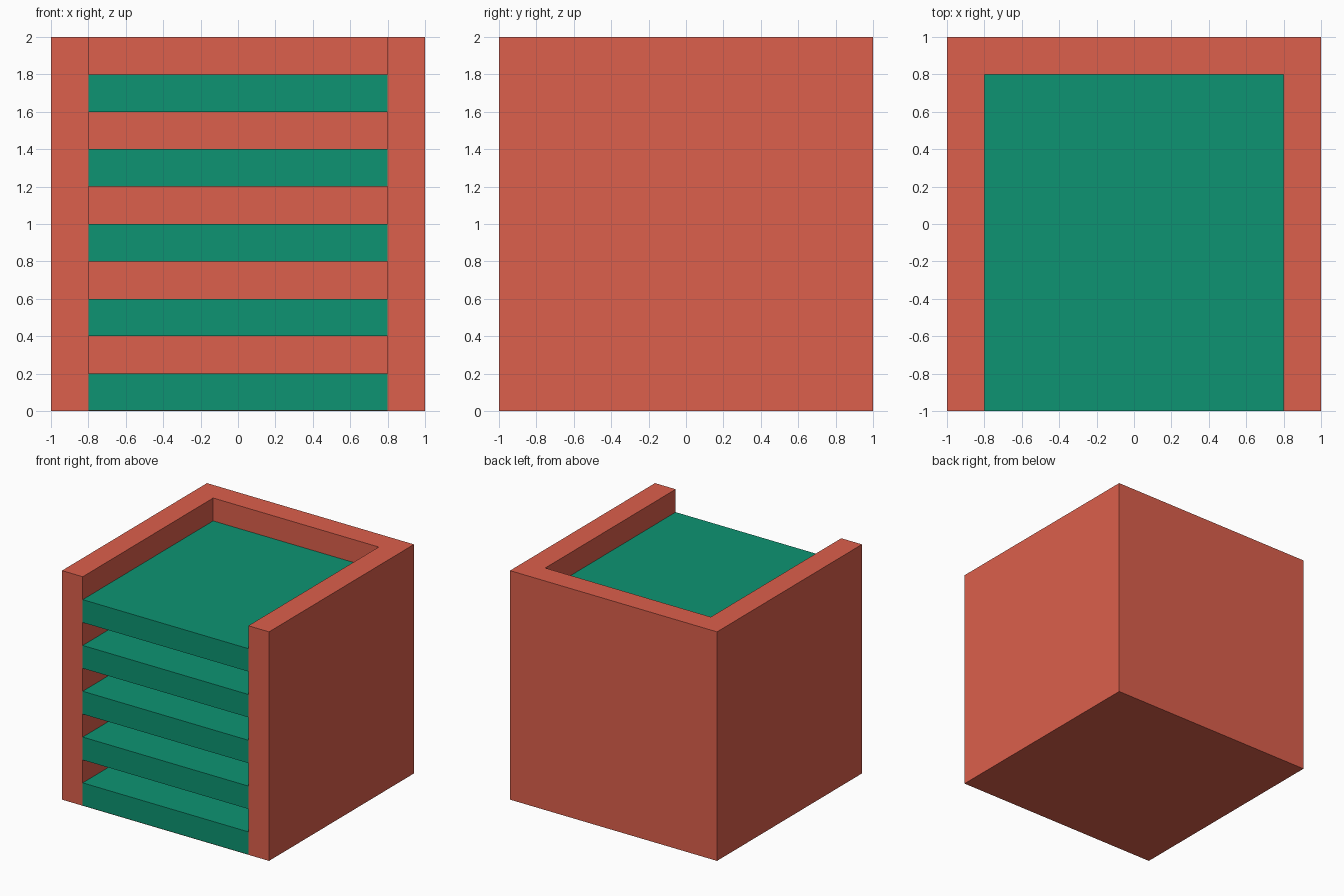
import bpy
import bmesh

if "Cube" in bpy.data.objects:
    bpy.data.objects.remove(bpy.data.objects["Cube"])

OUT, INN, HEIGHT, STEP = 1.0, 0.8, 2.0, 0.2


def material(name, color):
    mat = bpy.data.materials.new(name)
    mat.diffuse_color = (*color, 1)
    mat.use_nodes = True
    mat.node_tree.nodes["Principled BSDF"].inputs["Base Color"].default_value = mat.diffuse_color
    return mat


def add_object(name, bm, mat):
    mesh = bpy.data.meshes.new(name)
    bm.to_mesh(mesh)
    bm.free()
    mesh.materials.append(mat)
    obj = bpy.data.objects.new(name, mesh)
    bpy.context.collection.objects.link(obj)
    return obj


red = material("red", (0.716, 0.115, 0.072))
green = material("green", (0.004, 0.296, 0.168))

# Cabinet: U-shaped wall, open at the front and top, closed by a thin base
profile = [(-OUT, -OUT), (-INN, -OUT), (-INN, INN), (INN, INN),
           (INN, -OUT), (OUT, -OUT), (OUT, OUT), (-OUT, OUT)]
bm = bmesh.new()
low = [bm.verts.new((x, y, 0)) for x, y in profile]
high = [bm.verts.new((x, y, HEIGHT)) for x, y in profile]
for i in range(len(profile)):
    j = (i + 1) % len(profile)
    bm.faces.new((low[i], low[j], high[j], high[i]))
bm.faces.new(high)
bm.faces.new([low[i] for i in (7, 6, 5, 4, 1, 0)])
add_object("cabinet", bm, red)

# Shelves: five equal slabs; the lowest sits just above the base
for n in range(5):
    z0 = 2 * n * STEP + (0.002 if n == 0 else 0)
    z1 = (2 * n + 1) * STEP
    bm = bmesh.new()
    bmesh.ops.create_cube(bm, size=1)
    bmesh.ops.scale(bm, vec=(2 * INN, OUT + INN, z1 - z0), verts=bm.verts)
    bmesh.ops.translate(bm, vec=(0, (INN - OUT) / 2, (z0 + z1) / 2), verts=bm.verts)
    add_object(f"shelf_{n + 1}", bm, green)
